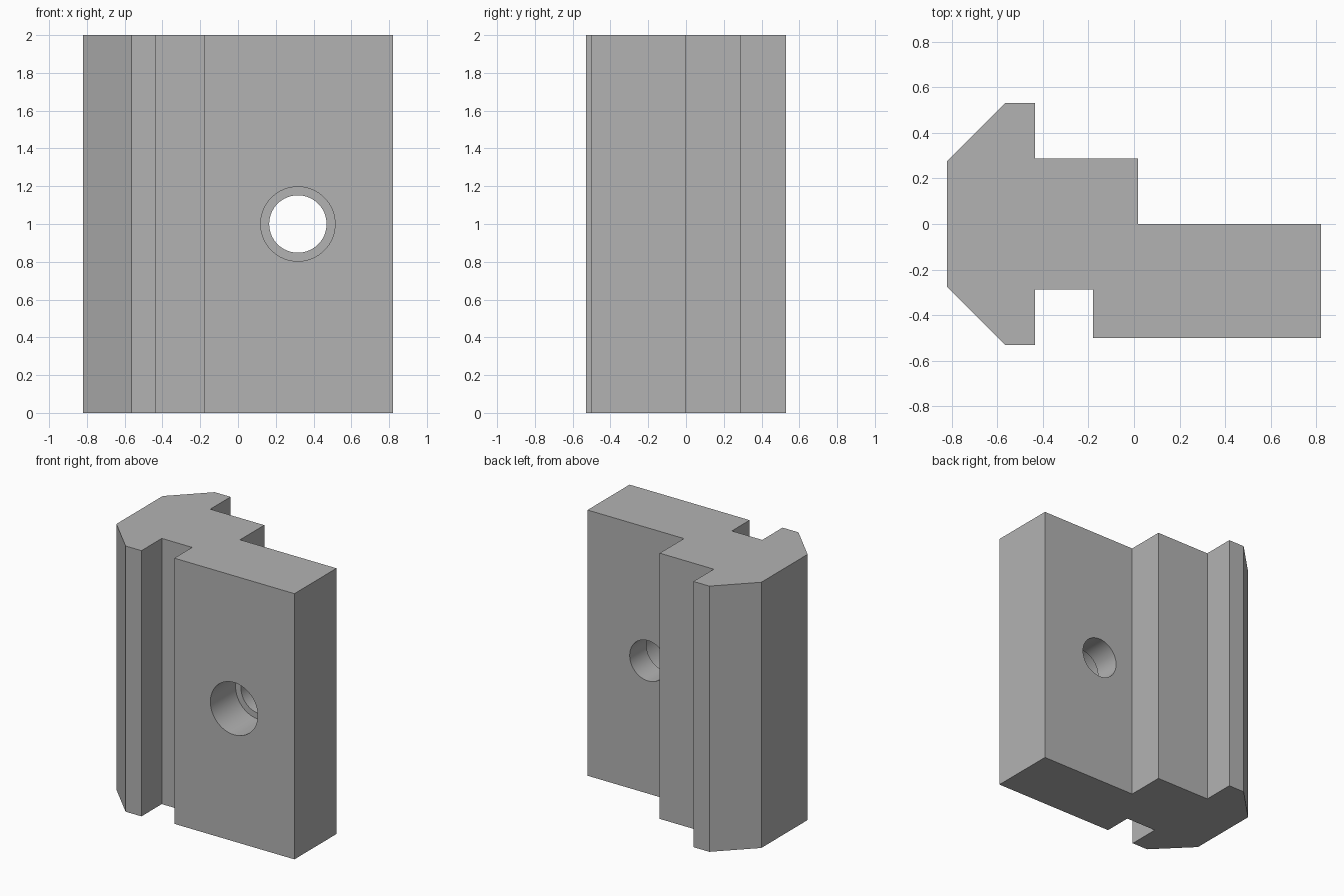
import bpy, bmesh, math

if "Cube" in bpy.data.objects:
    bpy.data.objects.remove(bpy.data.objects["Cube"])

HEIGHT = 2.0
HOLE_X, HOLE_Z = 0.317, 1.0

grey = bpy.data.materials.new("plain_grey")
grey.diffuse_color = (0.45, 0.45, 0.45, 1.0)
grey.use_nodes = True
grey.node_tree.nodes["Principled BSDF"].inputs["Base Color"].default_value = grey.diffuse_color

# Cross-section seen from above: chamfered head, neck, offset mounting plate
profile = [
    (-0.82, -0.275), (-0.565, -0.53), (-0.433, -0.53), (-0.433, -0.288),
    (-0.18, -0.288), (-0.18, -0.50), (0.82, -0.50), (0.82, 0.0),
    (0.017, 0.0), (0.017, 0.288), (-0.433, 0.288), (-0.433, 0.53),
    (-0.565, 0.53), (-0.82, 0.275),
]

# Rail body: profile extruded upwards
bm = bmesh.new()
base = bm.faces.new([bm.verts.new((x, y, 0.0)) for x, y in profile])
top = bmesh.ops.extrude_face_region(bm, geom=[base])["geom"]
bmesh.ops.translate(bm, vec=(0, 0, HEIGHT),
                    verts=[g for g in top if isinstance(g, bmesh.types.BMVert)])
bmesh.ops.recalc_face_normals(bm, faces=bm.faces)
mesh = bpy.data.meshes.new("rail_body")
bm.to_mesh(mesh)
bm.free()
mesh.materials.append(grey)
body = bpy.data.objects.new("rail_body", mesh)
bpy.context.collection.objects.link(body)


def drill(name, radius, y0, y1):
    """Cut a round hole along y from y0 to y1."""
    bpy.ops.mesh.primitive_cylinder_add(
        vertices=64, radius=radius, depth=y1 - y0,
        location=(HOLE_X, (y0 + y1) / 2, HOLE_Z), rotation=(math.pi / 2, 0, 0))
    cutter = bpy.context.object
    cutter.name = name
    cutter.hide_render = True
    cutter.data.materials.append(grey)
    mod = body.modifiers.new(name, 'BOOLEAN')
    mod.operation = 'DIFFERENCE'
    mod.solver = 'EXACT'
    mod.object = cutter
    bpy.ops.object.select_all(action='DESELECT')
    body.select_set(True)
    bpy.context.view_layer.objects.active = body
    bpy.ops.object.modifier_apply(modifier=mod.name)
    bpy.data.objects.remove(cutter, do_unlink=True)


# Stepped bolt hole: wide counterbore from the front, narrower hole through
drill("counterbore_cutter", 0.197, -0.70, -0.20)
drill("bolt_hole_cutter", 0.152, -0.80, 0.15)

# Smooth hole walls, crisp body edges
bpy.ops.object.shade_smooth_by_angle(angle=math.radians(30))
